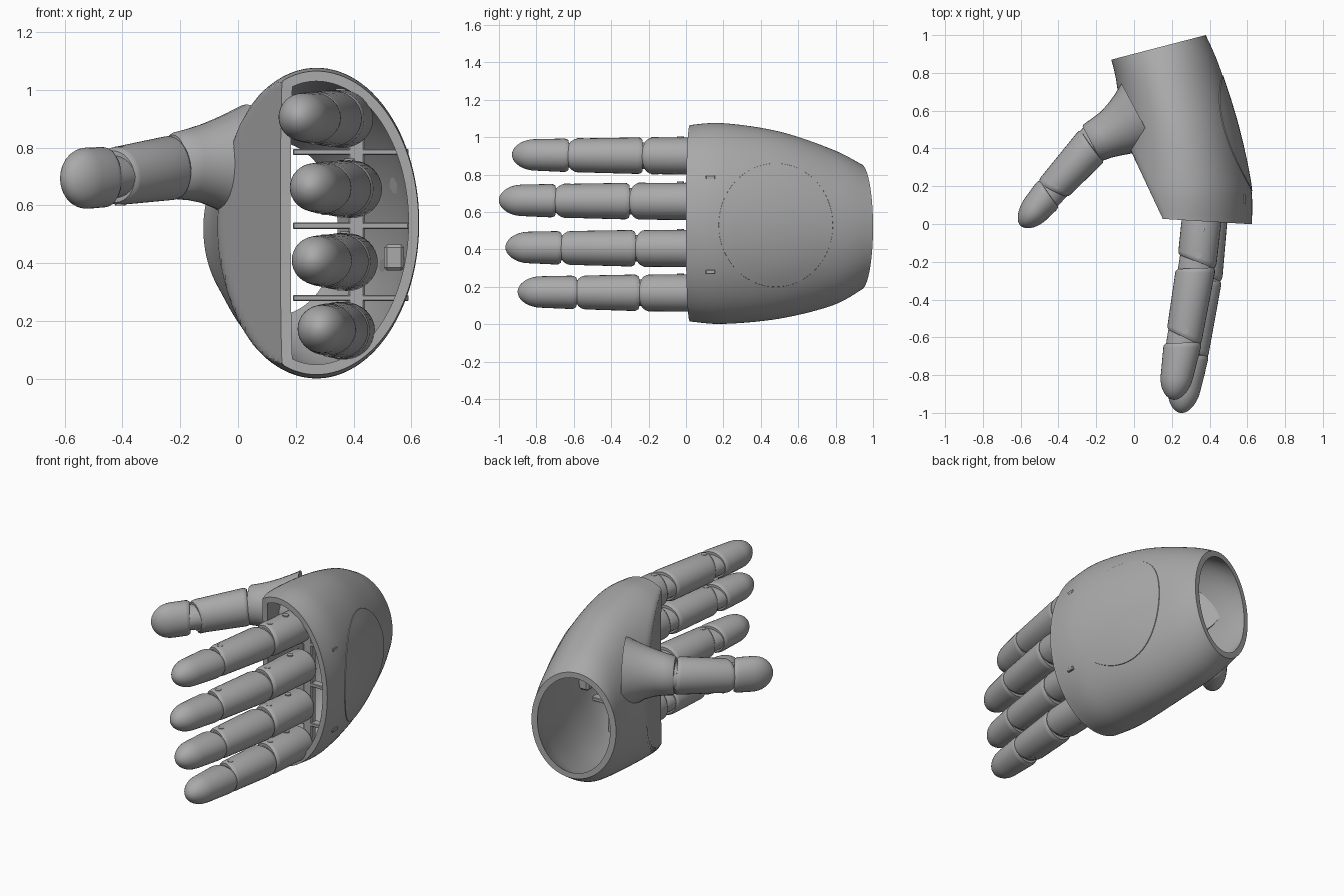
import bpy, bmesh
from math import sin, cos, pi, radians
from mathutils import Vector, Matrix
from mathutils.bvhtree import BVHTree

cube = bpy.data.objects.get("Cube")
if cube:
    bpy.data.objects.remove(cube, do_unlink=True)

grey = bpy.data.materials.new("matte grey")
grey.use_nodes = True
colour = (0.4, 0.4, 0.4, 1)
grey.diffuse_color = colour
grey.node_tree.nodes["Principled BSDF"].inputs["Base Color"].default_value = colour
UP = Vector((0, 0, 1))


def finish(name, bm, angle=35):
    """Turn a bmesh into a shaded, coloured object."""
    bmesh.ops.recalc_face_normals(bm, faces=bm.faces)
    mesh = bpy.data.meshes.new(name)
    bm.to_mesh(mesh)
    bm.free()
    obj = bpy.data.objects.new(name, mesh)
    bpy.context.collection.objects.link(obj)
    mesh.materials.append(grey)
    bpy.ops.object.select_all(action='DESELECT')
    obj.select_set(True)
    bpy.context.view_layer.objects.active = obj
    bpy.ops.object.shade_smooth_by_angle(angle=radians(angle))
    return obj


def loft(rings, wrap=False, caps=True):
    """Skin a list of equal point rings."""
    bm = bmesh.new()
    loops = [[bm.verts.new(p) for p in ring] for ring in rings]
    pairs = list(zip(loops, loops[1:]))
    if wrap:
        pairs.append((loops[-1], loops[0]))
    for a, b in pairs:
        for i in range(len(a)):
            j = (i + 1) % len(a)
            bm.faces.new((a[i], a[j], b[j], b[i]))
    if caps and not wrap:
        bm.faces.new(loops[0])
        bm.faces.new(loops[-1])
    return bm


def oval(c, t, a, b, slant=0, n=32):
    """Oval ring across direction t; slant pushes the gripping side along t."""
    side = t.cross(UP).normalized()
    up = side.cross(t)
    return [c + side * a * cos(w) + up * b * sin(w) + t * slant * cos(w)
            for w in (2 * pi * i / n for i in range(n))]


def segment(name, p0, p1, r0, r1, slant0=0, slant1=0, tip=False):
    """Rounded finger segment from p0 to p1 with slanted ends."""
    axis = p1 - p0
    length, t = axis.length, axis.normalized()
    edge = 0.012 / length
    profile = [(0, 0.9), (edge, 0.98), (2 * edge, 1)]
    if tip:
        dome = 0.12 / length
        profile += [(1 - dome + dome * sin(w), cos(w))
                    for w in (pi / 2 * k / 9 for k in range(9))] + [(1, 0.04)]
    else:
        profile += [(0.5, 1), (1 - 2 * edge, 1), (1 - edge, 0.98), (1, 0.9)]
    rings = []
    for u, s in profile:
        a, b = (r0[k] + (r1[k] - r0[k]) * u for k in (0, 1))
        rings.append(oval(p0 + axis * u, t, a * s, b * s,
                          slant0 * (1 - u) + slant1 * u))
    return finish(name, loft(rings))


def pin(name, c, radius, half):
    bm = bmesh.new()
    bmesh.ops.create_cone(bm, cap_ends=True, segments=16, radius1=radius, radius2=radius,
                          depth=2 * half, matrix=Matrix.Translation(c))
    finish(name, bm)


def block(name, c, size):
    bm = bmesh.new()
    bmesh.ops.create_cube(bm, size=1, matrix=Matrix.Translation(c) @ Matrix.Diagonal((*size, 1)))
    bmesh.ops.bevel(bm, geom=bm.edges[:], offset=min(size) * 0.15, segments=1, affect='EDGES')
    finish(name, bm)


# Palm shell stations: y, left x, right x, low z, high z, middle x, end slope
STATIONS = [
    (0.02, -0.06, 0.625, 0.015, 1.065, 0.27, -0.06),
    (0.2, -0.08, 0.62, 0.002, 1.075, 0.27, 0.0),
    (0.5, -0.07, 0.55, 0.03, 1.03, 0.23, 0.08),
    (0.78, -0.09, 0.45, 0.1, 0.935, 0.16, 0.2),
    (0.935, -0.12, 0.38, 0.185, 0.855, 0.13, 0.26),
]


def station(f):
    """Smooth interpolation along the palm stations."""
    last = len(STATIONS) - 1
    i = min(int(f), last - 1)
    u = f - i
    p = [STATIONS[max(0, min(last, i + k))] for k in (-1, 0, 1, 2)]
    return [b + 0.5 * u * (c - a + u * (2 * a - 5 * b + 4 * c - d + u * (3 * (b - c) + d - a)))
            for a, b, c, d in zip(*p)]


def palm_ring(f, inset, n=112):
    y0, xl, xr, z0, z1, cx, k = station(f)
    ring = []
    for i in range(n):
        w = 2 * pi * i / n
        reach = (xr - cx if cos(w) > 0 else cx - xl) - inset
        x = cx + reach * cos(w)
        y = y0 + k * (x - cx)
        z = (z0 + z1) / 2 + ((z1 - z0) / 2 - inset) * sin(w)
        # flat face on the gripping side of the palm
        x = max(x, 0.165 - 0.47 * y + inset)
        ring.append(Vector((x, y, z)))
    return ring


STEPS = [4 * i / 32 for i in range(33)]
outer = [palm_ring(f, 0) for f in STEPS]
inner = [palm_ring(f, 0.035) for f in reversed(STEPS)]
shell = loft(outer + inner, wrap=True)
tree = BVHTree.FromBMesh(shell)
finish("palm_shell", shell, 30)

# Round cover on the back of the hand, laid on the shell
cover = []
for s, lift in [(k / 8, 0.004) for k in (0.1, 1, 2, 3, 4, 5, 6, 7, 8)] + [(1.004, -0.005)]:
    ring = []
    for i in range(64):
        w = 2 * pi * i / 64
        start = Vector((2, 0.48 + 0.305 * s * cos(w), 0.53 + 0.33 * s * sin(w)))
        hit = tree.ray_cast(start, Vector((-1, 0, 0)))[0]
        ring.append(hit + Vector((lift, 0, 0)))
    cover.append(ring)
finish("back_cover", loft(cover), 30)

# Fingers: name, height, root x, tip x, first joint y, second joint y, tip y
FINGERS = [
    ("index", 0.903, 0.365, 0.205, -0.2, -0.6, -0.93),
    ("middle", 0.66, 0.395, 0.245, -0.27, -0.67, -1.0),
    ("ring", 0.408, 0.38, 0.255, -0.24, -0.64, -0.965),
    ("little", 0.17, 0.37, 0.28, -0.22, -0.56, -0.9),
]


def knuckle(name, c, t, a, b):
    """Hinge core with its pin, filling the gap between two segments."""
    segment(name + "_knuckle", c - t * 0.06, c + t * 0.09, (a * 0.95, b * 0.74), (a * 0.92, b * 0.72))
    pin(name + "_pin", c - t * 0.035, 0.018, b + 0.002)


for name, z, xr, xt, y1, y2, yt in FINGERS:
    root = Vector((xr, 0.09, z - 0.004))
    j1 = Vector((xr - (xr - xt) * 0.2, y1, z - 0.002))
    j2 = Vector((xr - (xr - xt) * 0.63, y2, z))
    tip = Vector((xt, yt, z + 0.004))
    d1, d2 = (j2 - j1).normalized(), (tip - j2).normalized()
    segment(name + "_lower_segment", root, j1, (0.106, 0.1), (0.104, 0.098), 0, -0.025)
    knuckle(name + "_lower", j1, d1, 0.1, 0.097)
    segment(name + "_middle_segment", j1 + d1 * 0.035, j2, (0.104, 0.098), (0.096, 0.09), 0.02, -0.025)
    knuckle(name + "_upper", j2, d2, 0.094, 0.09)
    segment(name + "_tip", j2 + d2 * 0.03, tip, (0.1, 0.09), (0.076, 0.08), 0.02, 0, True)
    pin(name + "_root_pin", Vector((xr - 0.01, -0.03, z)), 0.018, 0.102)

# Thumb base flaring out of the palm
base = [((0.03, 0.565, 0.735), 0.205, 0.215), ((-0.02, 0.535, 0.74), 0.172, 0.185),
        ((-0.07, 0.505, 0.745), 0.147, 0.157), ((-0.12, 0.478, 0.745), 0.128, 0.137),
        ((-0.17, 0.455, 0.742), 0.116, 0.124), ((-0.215, 0.432, 0.738), 0.109, 0.116),
        ((-0.225, 0.427, 0.738), 0.1, 0.106)]
lean = Vector((-0.88, -0.47, 0)).normalized()
finish("thumb_base", loft([oval(Vector(c), lean, a, b) for c, a, b in base]))

# Thumb segments
t0, t1, t2 = Vector((-0.2, 0.44, 0.735)), Vector((-0.43, 0.185, 0.7)), Vector((-0.6, -0.01, 0.69))
d0, d1 = (t1 - t0).normalized(), (t2 - t1).normalized()
knuckle("thumb_lower", t0, d0, 0.105, 0.11)
segment("thumb_middle_segment", t0 + d0 * 0.03, t1, (0.106, 0.112), (0.088, 0.1), -0.02, 0.02)
knuckle("thumb_upper", t1, d1, 0.086, 0.1)
segment("thumb_tip", t1 + d1 * 0.03, t2, (0.09, 0.104), (0.07, 0.108), -0.02, 0, True)

# Inner supports
for i, z in enumerate((0.28, 0.53, 0.785)):
    block(f"palm_crossbar_{i}", Vector((0.39, 0.13, z)), (0.4, 0.05, 0.022))
block("knuckle_rail", Vector((0.41, 0.13, 0.535)), (0.06, 0.05, 0.88))
block("inner_tab", Vector((0.54, 0.22, 0.42)), (0.07, 0.08, 0.09))
